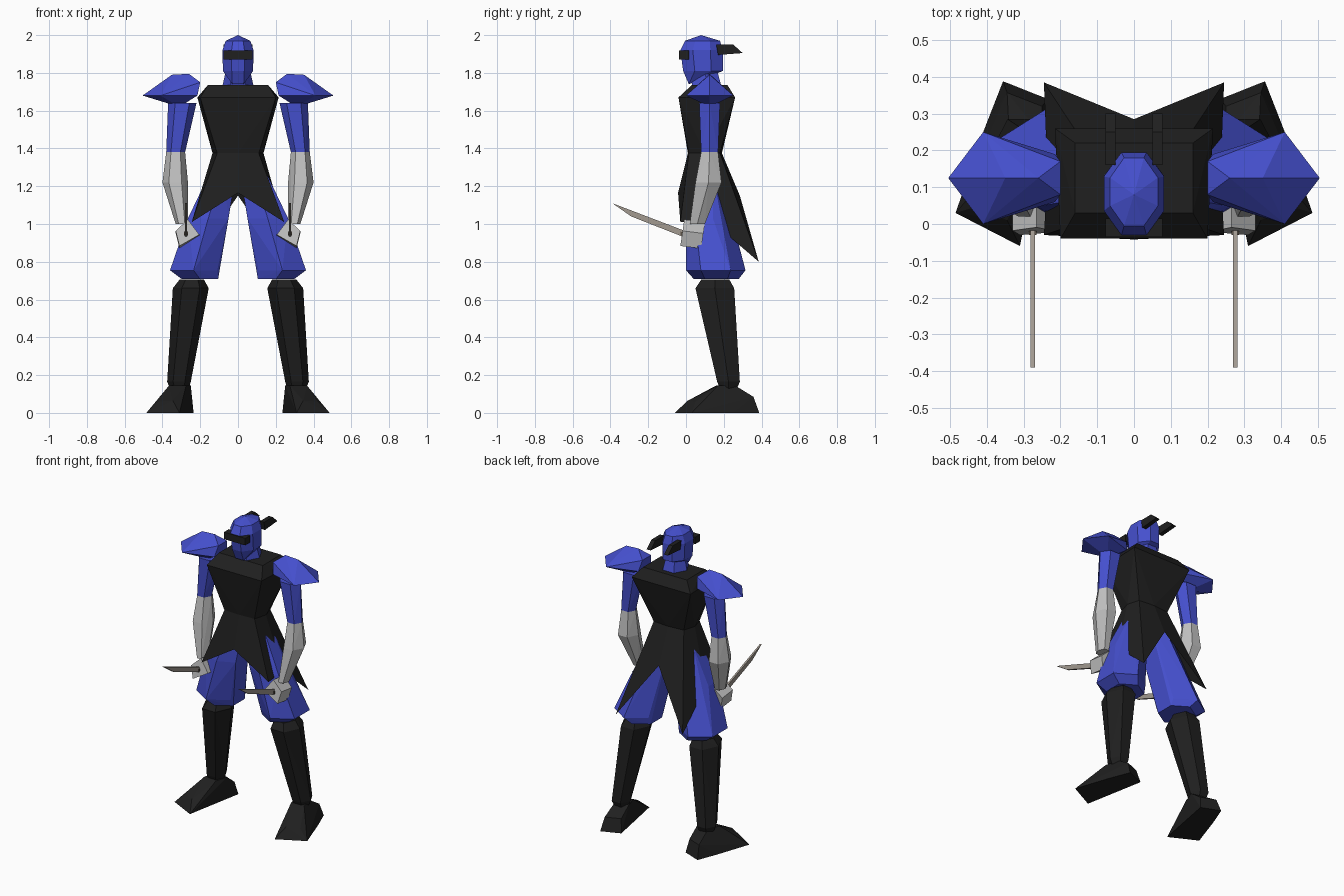
import bpy
import bmesh
from math import cos, sin, pi, radians

cube = bpy.data.objects.get("Cube")
if cube:
    bpy.data.objects.remove(cube, do_unlink=True)


def material(name, red, green, blue):
    mat = bpy.data.materials.new(name)
    mat.use_nodes = True
    color = (red, green, blue, 1)
    mat.diffuse_color = color
    shader = next(n for n in mat.node_tree.nodes if n.type == "BSDF_PRINCIPLED")
    shader.inputs["Base Color"].default_value = color
    return mat


blue_cloth = material("blue cloth", .06, .08, .62)
black_cloth = material("black cloth", .014, .014, .014)
grey_wrap = material("grey wrap", .53, .53, .53)
steel = material("dull steel", .36, .32, .28)
brown_grip = material("brown grip", .1, .08, .06)


def finish(name, bm, mat):
    bmesh.ops.recalc_face_normals(bm, faces=bm.faces[:])
    mesh = bpy.data.meshes.new(name)
    bm.to_mesh(mesh)
    bm.free()
    mesh.materials.append(mat)
    obj = bpy.data.objects.new(name, mesh)
    bpy.context.scene.collection.objects.link(obj)
    return obj


def hull(name, points, mat):
    """Faceted solid wrapped around a set of points."""
    bm = bmesh.new()
    verts = [bm.verts.new(p) for p in points]
    result = bmesh.ops.convex_hull(bm, input=verts)
    unused = {g for g in result["geom_interior"] + result["geom_unused"]
              if isinstance(g, bmesh.types.BMVert)}
    bmesh.ops.delete(bm, geom=list(unused), context="VERTS")
    bmesh.ops.dissolve_limit(bm, angle_limit=radians(2), verts=bm.verts[:], edges=bm.edges[:])
    return finish(name, bm, mat)


def ring(x0, x1, y0, y1, z, sides=6, turn=0.0):
    """Polygon cross-section filling the given bounds at height z."""
    angles = [2 * pi * (i + turn) / sides for i in range(sides)]
    wide = max(abs(cos(a)) for a in angles)
    deep = max(abs(sin(a)) for a in angles)
    return [((x0 + x1) / 2 + (x1 - x0) / 2 * cos(a) / wide,
             (y0 + y1) / 2 + (y1 - y0) / 2 * sin(a) / deep, z) for a in angles]


def box(x0, x1, y0, y1, z):
    return ring(x0, x1, y0, y1, z, sides=4, turn=.5)


def slab(profile, x0, x1):
    """Side profile (y, z) given a width along x."""
    return [(x, y, z) for x in (x0, x1) for y, z in profile]


def both(points):
    """Points plus their mirror images across x = 0."""
    return points + [(-x, y, z) for x, y, z in points if x]


def pair(name, points, mat):
    """The same part on the left (+x) and on the right (-x)."""
    hull("left_" + name, points, mat)
    hull("right_" + name, [(-x, y, z) for x, y, z in points], mat)


# Torso: broad sloping shoulders tapering to the waist
waist = [(0, .01, 1.375), (.11, .015, 1.375), (.135, .1, 1.375), (.11, .18, 1.375), (0, .19, 1.375)]
hull("torso", box(-.16, .16, .03, .22, 1.735) + both([(.2, -.04, 1.67), (.215, .26, 1.67)])
     + both(waist), black_cloth)

# Skirt: open flared shell, notched at front and back with long rear points
hem = [(0, -.042, 1.165), (.245, -.03, 1.01), (.235, .13, 1.02), (.245, .385, .8), (0, .285, 1.15)]


def loop(half):
    return half + [(-x, y, z) for x, y, z in reversed(half) if x]


bm = bmesh.new()
upper, lower = ([bm.verts.new(p) for p in loop(half)] for half in (waist, hem))
for i in range(len(upper)):
    j = (i + 1) % len(upper)
    bm.faces.new((upper[i], upper[j], lower[j], lower[i]))
finish("skirt", bm, black_cloth)

# Head, chin and neck
hull("head", [(0, .08, 2)] + ring(-.065, .065, -.005, .18, 1.97, sides=8, turn=.5)
     + ring(-.082, .082, -.03, .195, 1.92, sides=8, turn=.5)
     + ring(-.08, .08, -.015, .195, 1.81, sides=8, turn=.5)
     + both([(.03, .015, 1.74)]), blue_cloth)
hull("neck", ring(-.06, .06, .04, .16, 1.83) + ring(-.085, .085, .03, .19, 1.72), blue_cloth)

# Blindfold with two knotted tails
hull("blindfold", box(-.078, .078, -.036, .015, 1.872) + box(-.078, .078, -.036, .015, 1.918),
     black_cloth)
pair("blindfold_tail", slab([(.16, 1.95), (.25, 1.95), (.3, 1.905), (.17, 1.895)], .05, .078),
     black_cloth)

# Shoulder pads
pair("shoulder_pad", [(.2, .08, 1.75), (.2, .17, 1.75), (.215, .06, 1.68), (.215, .19, 1.68),
                      (.41, 0, 1.68), (.505, .125, 1.68), (.41, .25, 1.68),
                      (.26, .125, 1.795), (.35, .125, 1.79), (.31, .125, 1.62)], blue_cloth)

# Arms, wrapped forearms and fists
pair("upper_arm", ring(.22, .37, .07, .18, 1.64) + ring(.28, .38, .08, .17, 1.38), blue_cloth)
pair("forearm", ring(.28, .38, .08, .17, 1.38) + ring(.265, .4, .05, .188, 1.22)
     + ring(.265, .33, .02, .1, 1.0), grey_wrap)
fist = [(.265, 1.02), (.33, .96), (.31, .88), (.205, .94)]
pair("hand", [(x, y + (z - .88) * .15, z - y * .12) for x, z in fist for y in (-.03, .08)], grey_wrap)

# Daggers held point forward
pair("dagger_blade", slab([(-.39, 1.11), (-.01, .965), (-.01, .93), (-.29, 1.04)], .269, .281), steel)
pair("dagger_grip", slab([(-.03, .96), (.15, .92), (.15, .9), (-.03, .94)], .265, .285), brown_grip)

# Baggy trousers
pair("trouser_leg", ring(.01, .15, .03, .18, 1.27, turn=.5) + ring(.05, .265, 0, .19, 1.03, turn=.5)
     + ring(.11, .36, 0, .315, .755, turn=.5) + ring(.105, .3, .04, .28, .71, turn=.5), blue_cloth)

# Boots: shaft and splayed foot
pair("boot_shaft", ring(.18, .31, .08, .23, .705) + ring(.155, .345, .05, .255, .66)
     + ring(.25, .375, .165, .285, .165) + ring(.26, .36, .18, .27, .13), black_cloth)
pair("foot", [(.485, .03, 0), (.31, -.06, 0), (.235, .34, 0), (.356, .388, 0), (.41, .25, 0),
              (.42, .05, .06), (.345, .01, .065), (.25, .32, .085), (.345, .357, .085),
              (.25, .24, .145), (.34, .26, .145), (.365, .17, .145), (.275, .16, .145)], black_cloth)
